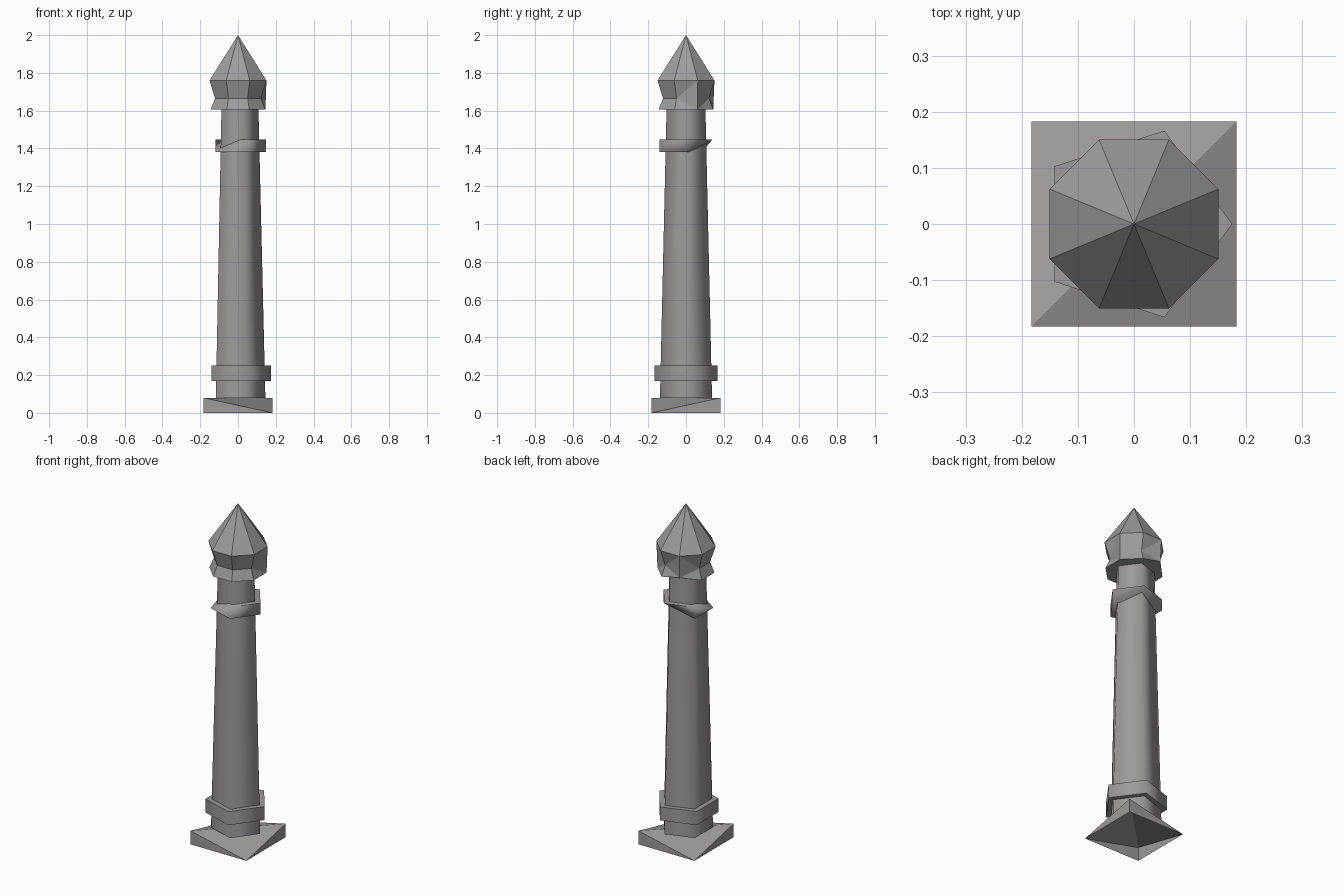
import bpy, bmesh, math

if "Cube" in bpy.data.objects:
    bpy.data.objects.remove(bpy.data.objects["Cube"])


def material(name, rgb):
    m = bpy.data.materials.new(name)
    m.diffuse_color = (*rgb, 1)
    m.use_nodes = True
    m.node_tree.nodes["Principled BSDF"].inputs["Base Color"].default_value = m.diffuse_color
    return m


stone = material("warm grey stone", (0.34, 0.325, 0.325))
metal = material("neutral grey cap", (0.34, 0.34, 0.34))


def ring(r, z, n=5, start=0.0):
    """Points of a regular n-gon at height z."""
    return [(r * math.cos(start + 2 * math.pi * i / n),
             r * math.sin(start + 2 * math.pi * i / n), z) for i in range(n)]


def finish(name, bm, mat, smooth=False):
    bmesh.ops.recalc_face_normals(bm, faces=bm.faces[:])
    me = bpy.data.meshes.new(name)
    bm.to_mesh(me)
    bm.free()
    me.materials.append(mat)
    for p in me.polygons:
        p.use_smooth = smooth
    ob = bpy.data.objects.new(name, me)
    bpy.context.collection.objects.link(ob)
    return ob


def loft(rings, caps=True):
    """Skin stacked rings, triangulating where corners share a point."""
    bm = bmesh.new()
    rows = [[bm.verts.new(p) for p in r] for r in rings]
    n = len(rings[0])
    for a, b in zip(rows, rows[1:]):
        for i in range(n):
            j = (i + 1) % n
            if (a[j].co - b[j].co).length < 1e-6:
                tris = ((a[i], a[j], b[i]), (b[i], a[j], b[j]))
            else:
                tris = ((a[i], a[j], b[j]), (a[i], b[j], b[i]))
            for t in tris:
                bm.faces.new(t)
    if caps:
        bm.faces.new(rows[0])
        bm.faces.new(rows[-1])
    bmesh.ops.remove_doubles(bm, verts=bm.verts[:], dist=1e-5)
    bmesh.ops.dissolve_limit(bm, angle_limit=0.01, verts=bm.verts[:], edges=bm.edges[:])
    return bm


# Plinth: open-bottomed block, two opposite corners cut down to the ground
s, h = 0.183, 0.08
bm = bmesh.new()
V = lambda x, y, z: bm.verts.new((x * s, y * s, z))
fl, fl_t, br, br_t = V(-1, -1, 0), V(-1, -1, h), V(1, 1, 0), V(1, 1, h)
for corner in (V(1, -1, 0), V(-1, 1, 0)):
    bm.faces.new((fl_t, br_t, corner))
    bm.faces.new((fl, fl_t, corner))
    bm.faces.new((br, br_t, corner))
finish("plinth", bm, stone)

# Five-sided tapered shaft, smooth shaded
finish("shaft", loft([ring(0.145, 0.08), ring(0.108, 1.62)], caps=False), stone, True)

# Lower collar
collar = finish("lower_collar", loft([ring(0.175, 0.17), ring(0.175, 0.25)]), stone)

# Upper collar: hull with one corner missing at the top and one at the bottom
low, top = ring(0.147, 1.38), ring(0.147, 1.448)
bm = bmesh.new()
for i in range(5):
    if i != 1:
        bm.verts.new(low[i])
    if i != 3:
        bm.verts.new(top[i])
bmesh.ops.convex_hull(bm, input=bm.verts[:])
bmesh.ops.dissolve_limit(bm, angle_limit=0.01, verts=bm.verts[:], edges=bm.edges[:])
upper = finish("upper_collar", bm, stone)

# Round off the side shading of the collars, keeping rims sharp
for ob in (collar, upper):
    for p in ob.data.polygons:
        p.use_smooth = True
    ob.data.set_sharp_from_angle(angle=math.radians(80))

# Eight-sided finial: flared foot, waist, shoulder and point
a8 = math.pi / 8
foot, waist, shoulder = (ring(r, z, 8, a8) for r, z in ((0.157, 1.605), (0.132, 1.665), (0.163, 1.76)))
foot[2] = (foot[2][0], foot[2][1], 1.63)
for i in (0, 2):          # corners where the waist runs straight into the foot
    waist[i] = foot[i]
bm = bmesh.new()
rows = [[bm.verts.new(p) for p in r] for r in (foot, waist, shoulder)]
tip = bm.verts.new((0, 0, 2.0))
for i in range(8):
    j = (i + 1) % 8
    f, w, sh = rows
    if i in (0, 2):
        bm.faces.new((f[i], f[j], w[j]))
    elif j in (0, 2):
        bm.faces.new((f[i], f[j], w[i]))
    else:
        bm.faces.new((f[i], f[j], w[j], w[i]))
    if i in (0, 2) or j in (0, 2):
        low_i = f[i] if i in (0, 2) else w[i]
        low_j = f[j] if j in (0, 2) else w[j]
        if i in (0, 2):
            bm.faces.new((low_i, low_j, sh[i]))
            bm.faces.new((low_j, sh[j], sh[i]))
        else:
            bm.faces.new((low_i, low_j, sh[j]))
            bm.faces.new((low_i, sh[j], sh[i]))
    else:
        bm.faces.new((w[i], w[j], sh[j], sh[i]))
    bm.faces.new((sh[i], sh[j], tip))
bm.faces.new(rows[0])
bmesh.ops.delete(bm, geom=[v for v in bm.verts if not v.link_faces], context='VERTS')
finish("finial", bm, metal)
